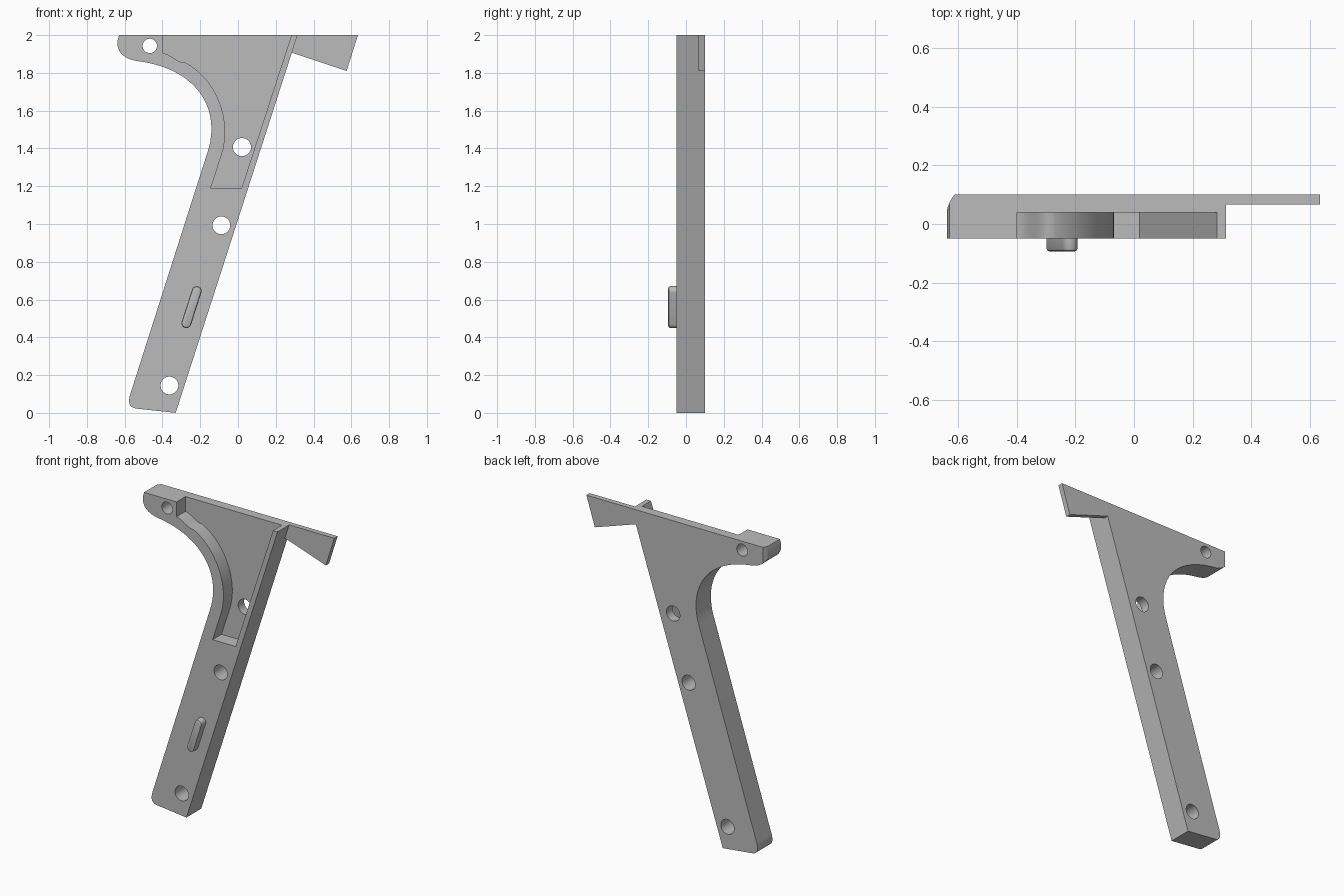
import bpy, bmesh, math
from mathutils import Vector
from mathutils.geometry import interpolate_bezier

cube = bpy.data.objects.get("Cube")
if cube:
    bpy.data.objects.remove(cube, do_unlink=True)

FRONT, BACK = -0.05, 0.10

grey = bpy.data.materials.new("plain grey")
grey.use_nodes = True
grey.diffuse_color = (0.5, 0.5, 0.5, 1)
grey.node_tree.nodes["Principled BSDF"].inputs["Base Color"].default_value = (0.5, 0.5, 0.5, 1)


def curve(a, b, c, d, steps=24):
    """Points along a cubic curve from a to d."""
    pts = interpolate_bezier(*[Vector((*p, 0)) for p in (a, b, c, d)], steps + 1)
    return [(p.x, p.y) for p in pts]


def circle(x, z, r, sides=40):
    return [(x + r * math.cos(math.tau * i / sides),
             z + r * math.sin(math.tau * i / sides)) for i in range(sides)]


def prism(name, outline, low, high, upright=False):
    """Extrude an x-z outline along y, or an x-y outline along z."""
    bm = bmesh.new()
    place = (lambda u, v, d: (u, v, d)) if upright else (lambda u, v, d: (u, d, v))
    face = bm.faces.new([bm.verts.new(place(u, v, low)) for u, v in outline])
    ext = bmesh.ops.extrude_face_region(bm, geom=[face])
    move = Vector(place(0, 0, high - low))
    bmesh.ops.translate(bm, vec=move, verts=[v for v in ext["geom"] if isinstance(v, bmesh.types.BMVert)])
    bmesh.ops.recalc_face_normals(bm, faces=bm.faces)
    mesh = bpy.data.meshes.new(name)
    bm.to_mesh(mesh)
    bm.free()
    mesh.materials.append(grey)
    obj = bpy.data.objects.new(name, mesh)
    bpy.context.collection.objects.link(obj)
    return obj


def activate(obj):
    bpy.ops.object.select_all(action='DESELECT')
    obj.select_set(True)
    bpy.context.view_layer.objects.active = obj


def combine(target, other, operation):
    mod = target.modifiers.new("combine", 'BOOLEAN')
    mod.object, mod.operation, mod.solver = other, operation, 'EXACT'
    activate(target)
    bpy.ops.object.modifier_apply(modifier=mod.name)
    bpy.data.objects.remove(other, do_unlink=True)


# Slanted arm with a curved bracket head
outline = [(-0.63, 2.0)]
outline += curve((-0.638, 1.97), (-0.645, 1.90), (-0.59, 1.868), (-0.515, 1.86), 14)
outline += curve((-0.515, 1.86), (-0.20, 1.813), (-0.093, 1.595), (-0.16, 1.385), 32)[1:]
outline += curve((-0.57, 0.10), (-0.585, 0.05), (-0.575, 0.025), (-0.53, 0.022), 10)
outline += [(-0.33, 0.0), (0.315, 2.0)]
body = prism("bracket_body", outline, FRONT, BACK)

# Recess in the front of the head, open at the top
recess = [(-0.40, 2.1), (-0.40, 1.905)]
recess += curve((-0.39, 1.903), (-0.345, 1.89), (-0.325, 1.855), (-0.28, 1.855), 8)
recess += curve((-0.28, 1.855), (-0.13, 1.78), (-0.023, 1.565), (-0.087, 1.365), 32)[1:]
recess += [(-0.145, 1.187), (0.018, 1.187), (0.283, 2.0), (0.283, 2.1)]
combine(body, prism("recess_cutter", recess, FRONT - 0.1, 0.04), 'DIFFERENCE')

# Bolt holes
for x, z, r in ((-0.467, 1.943, 0.038), (0.021, 1.407, 0.048),
                (-0.088, 0.993, 0.047), (-0.363, 0.145, 0.047)):
    combine(body, prism("hole_cutter", circle(x, z, r), -0.3, 0.3), 'DIFFERENCE')

# Rounded back edge of the short tip
rounding = curve((-0.645, 0.02), (-0.638, 0.06), (-0.63, 0.08), (-0.61, 0.105), 8)
rounding += [(-0.7, 0.105), (-0.7, 0.02)]
combine(body, prism("tip_cutter", rounding, 1.7, 2.1, upright=True), 'DIFFERENCE')

# Thin tab flush with the back
tab = [(0.25, 2.0), (0.25, 1.918), (0.285, 1.907), (0.575, 1.81), (0.635, 2.0)]
combine(body, prism("tab", tab, 0.067, BACK), 'UNION')

# Raised locating key with a bevelled rim
r, half = 0.026, 0.089
tilt = math.atan2(0.645, 2.0)
key_outline = []
for side in (1, -1):
    cx, cz = -0.246 + side * half * math.sin(tilt), 0.56 + side * half * math.cos(tilt)
    start = -tilt if side > 0 else math.pi - tilt
    key_outline += [(cx + r * math.cos(start + math.pi * i / 12),
                     cz + r * math.sin(start + math.pi * i / 12)) for i in range(13)]
key = prism("locating_key", key_outline, -0.094, FRONT + 0.002)
bm = bmesh.new()
bm.from_mesh(key.data)
rim = [e for e in bm.edges if all(v.co.y < -0.09 for v in e.verts)]
bmesh.ops.bevel(bm, geom=rim, offset=0.011, segments=2, profile=0.5, affect='EDGES')
bm.to_mesh(key.data)
bm.free()

# Smooth curves, crisp corners
for obj in (body, key):
    activate(obj)
    bpy.ops.object.shade_smooth_by_angle(angle=math.radians(30))
